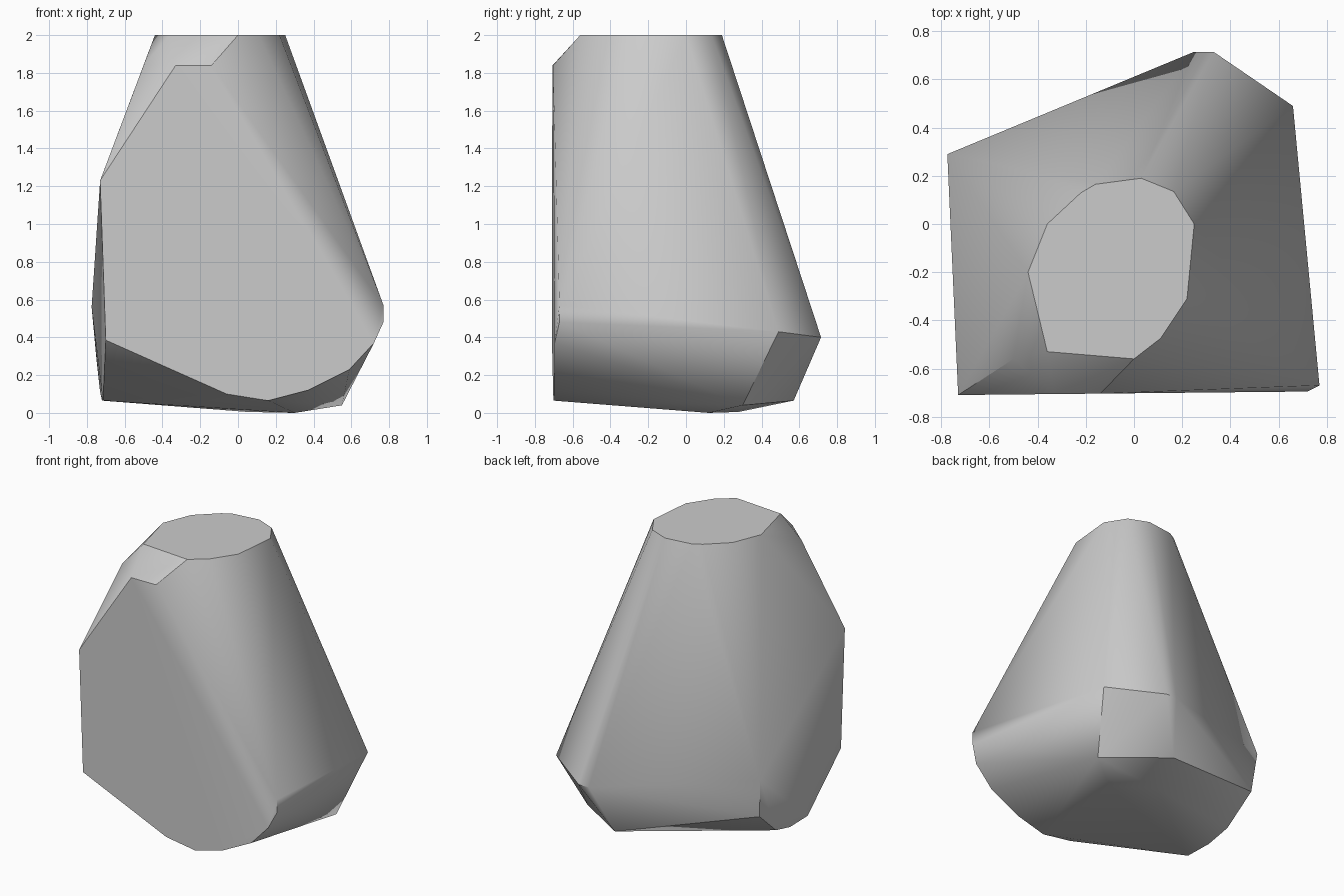
import bpy, bmesh, math

cube = bpy.data.objects.get("Cube")
if cube:
    bpy.data.objects.remove(cube, do_unlink=True)

# Flat cut top: outline in x, y
top = [(-.44, -.20), (-.36, 0), (-.22, .13), (-.16, .165), (.03, .19), (.165, .135),
       (.25, 0), (.22, -.31), (.11, -.475), (0, -.56), (-.36, -.53)]

# Broad front facet: outline in x, z
front = [(-.73, 1.23), (-.33, 1.84), (-.14, 1.84), (.72, .37), (.59, .23),
         (.37, .12), (.16, .065), (-.06, .10), (-.70, .385)]

# Corners of the front right edge, right side, back and underside
corners = [(.77, -.67, .57), (.77, -.67, .48),
           (-.50, -.56, 1.84),
           (-.775, .29, .56), (-.75, .26, .29), (-.73, .05, .11),
           (-.72, -.12, .065), (-.715, -.32, .065),
           (.66, .49, .43), (.33, .715, .40), (.25, .715, .40),
           (.55, .30, .04), (.15, .57, .065),
           (.30, .12, 0), (.05, .28, .005)]

points = [(x, y, 2) for x, y in top]
points += [(x, -.71 + .01 * (x + .73), z) for x, z in front]
points += corners

# Wrap the corners in a faceted stone body
bm = bmesh.new()
for p in points:
    bm.verts.new(p)
hull = bmesh.ops.convex_hull(bm, input=bm.verts[:])
loose = [v for v in bm.verts if not v.link_faces]
bmesh.ops.delete(bm, geom=loose, context='VERTS')
bmesh.ops.dissolve_limit(bm, angle_limit=math.radians(2),
                         verts=bm.verts[:], edges=bm.edges[:])
bmesh.ops.recalc_face_normals(bm, faces=bm.faces[:])
mesh = bpy.data.meshes.new("stone")
bm.to_mesh(mesh)
bm.free()

stone = bpy.data.objects.new("stone", mesh)
bpy.context.collection.objects.link(stone)

# Plain grey stone
grey = bpy.data.materials.new("stone grey")
grey.use_nodes = True
colour = (.6, .6, .6, 1)
grey.diffuse_color = colour
grey.node_tree.nodes["Principled BSDF"].inputs["Base Color"].default_value = colour
mesh.materials.append(grey)

# Soft shading across shallow folds, crisp at the cut edges
bpy.ops.object.select_all(action='DESELECT')
stone.select_set(True)
bpy.context.view_layer.objects.active = stone
bpy.ops.object.shade_smooth_by_angle(angle=math.radians(30))
